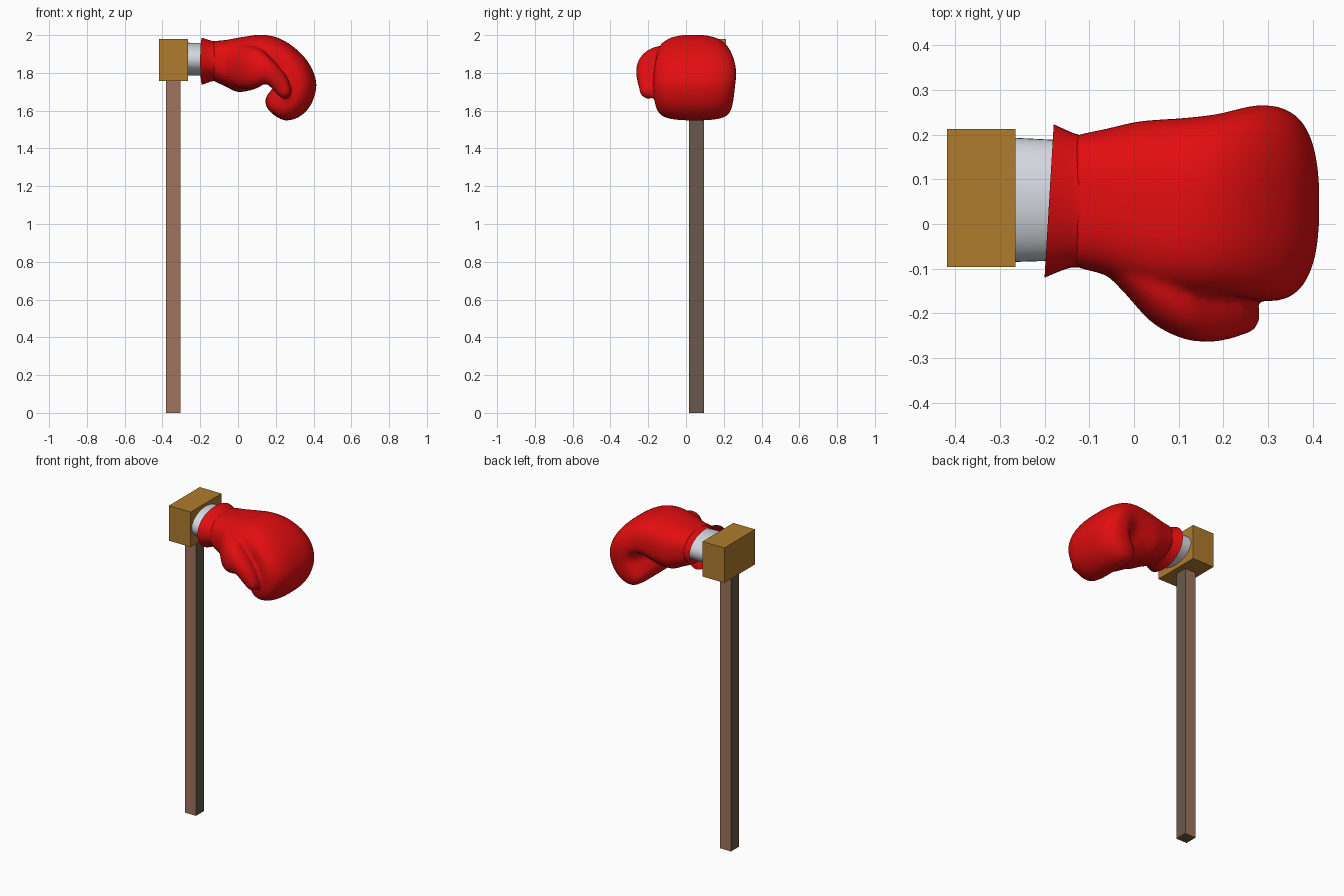
import bpy, bmesh, math
from mathutils import Vector

if "Cube" in bpy.data.objects:
    bpy.data.objects.remove(bpy.data.objects["Cube"])


def material(name, rgb):
    m = bpy.data.materials.new(name)
    m.diffuse_color = (*rgb, 1)
    m.use_nodes = True
    m.node_tree.nodes["Principled BSDF"].inputs["Base Color"].default_value = m.diffuse_color
    return m


RED = material("glove red", (0.76, 0.004, 0.005))
GOLD = material("block ochre", (0.43, 0.20, 0.027))
BROWN = material("post brown", (0.35, 0.175, 0.11))
GREY_BROWN = material("post grey brown", (0.135, 0.10, 0.068))
SILVER = material("sleeve silver", (0.66, 0.69, 0.74))


def make_object(name, bm, *mats):
    bmesh.ops.recalc_face_normals(bm, faces=bm.faces)
    me = bpy.data.meshes.new(name)
    bm.to_mesh(me)
    bm.free()
    for m in mats:
        me.materials.append(m)
    ob = bpy.data.objects.new(name, me)
    bpy.context.collection.objects.link(ob)
    return ob


def box(name, lo, hi, *mats):
    bm = bmesh.new()
    bmesh.ops.create_cube(bm, size=1)
    for v in bm.verts:
        v.co = [(a + b) / 2 + c * (b - a) for a, b, c in zip(lo, hi, v.co)]
    return make_object(name, bm, *mats)


def catmull(rows, steps):
    """Smoothly interpolate the rows of numbers."""
    out = []
    for i in range(len(rows) - 1):
        quad = [rows[max(i - 1, 0)], rows[i], rows[i + 1], rows[min(i + 2, len(rows) - 1)]]
        for s in range(steps):
            t = s / steps
            out.append([0.5 * (2 * b + (c - a) * t + (2 * a - 5 * b + 4 * c - d) * t * t
                               + (3 * b - a - 3 * c + d) * t ** 3) for a, b, c, d in zip(*quad)])
    return out + [list(rows[-1])]


def loft(bm, rows, power, n=48, steps=5, caps=True):
    """Each row: outer x, outer z, inner x, inner z, low y, high y of one section."""
    rings = []
    for xo, zo, xi, zi, y0, y1 in catmull(rows, steps):
        mid = Vector(((xo + xi) / 2, (y0 + y1) / 2, (zo + zi) / 2))
        u = Vector(((xo - xi) / 2, 0, (zo - zi) / 2))
        v = Vector((0, (y1 - y0) / 2, 0))
        ring = []
        for k in range(n):
            a = 2 * math.pi * k / n
            c, s = math.cos(a), math.sin(a)
            ring.append(bm.verts.new(mid + u * math.copysign(abs(c) ** (2 / power), c)
                                     + v * math.copysign(abs(s) ** (2 / power), s)))
        rings.append(ring)
    for r, q in zip(rings, rings[1:]):
        for k in range(n):
            j = (k + 1) % n
            bm.faces.new((r[k], r[j], q[j], q[k]))
    if caps:
        bm.faces.new(rings[0])
        bm.faces.new(rings[-1])


# wooden post (sides facing x are a greyer brown) and mounting block
post = box("post", (-0.382, 0.015, 0), (-0.305, 0.095, 1.77), BROWN, GREY_BROWN)
for p in post.data.polygons:
    p.material_index = 0 if abs(p.normal.y) > 0.5 else 1
box("mounting_block", (-0.418, -0.096, 1.758), (-0.265, 0.213, 1.98), GOLD)

# oval metal sleeve between block and glove
bm = bmesh.new()
loft(bm, [(-0.27, 1.96, -0.27, 1.785, -0.085, 0.193),
          (-0.11, 1.955, -0.11, 1.785, -0.08, 0.185)], 2, steps=1)
sleeve = make_object("sleeve", bm, SILVER)

# flared open cuff with a slightly slanted rim
bm = bmesh.new()
loft(bm, [(-0.19, 1.986, -0.19, 1.737, -0.12, 0.223),
          (-0.13, 1.968, -0.13, 1.757, -0.097, 0.199),
          (-0.09, 1.970, -0.09, 1.744, -0.104, 0.204)], 2.1, steps=4, caps=False)
for v in bm.verts:
    v.co.x += 0.06 * (v.co.y - 0.05)
cuff = make_object("cuff", bm, RED)

# curled fist and thumb, fused into one padded skin
bm = bmesh.new()
loft(bm, [(-0.130, 1.968, -0.130, 1.757, -0.097, 0.199),
          (-0.060, 1.975, -0.065, 1.728, -0.115, 0.213),
          (0.030, 1.991, 0.000, 1.699, -0.150, 0.230),
          (0.130, 2.002, 0.090, 1.715, -0.160, 0.237),
          (0.225, 1.980, 0.150, 1.748, -0.158, 0.246),
          (0.315, 1.920, 0.185, 1.757, -0.165, 0.260),
          (0.382, 1.840, 0.195, 1.745, -0.172, 0.266),
          (0.415, 1.740, 0.185, 1.720, -0.172, 0.260),
          (0.388, 1.635, 0.162, 1.692, -0.168, 0.252),
          (0.325, 1.568, 0.145, 1.660, -0.155, 0.240),
          (0.250, 1.548, 0.148, 1.630, -0.125, 0.215),
          (0.190, 1.577, 0.160, 1.605, -0.070, 0.160)], 2.6)
loft(bm, [(-0.090, 1.920, -0.090, 1.780, -0.085, 0.000),
          (-0.020, 1.940, -0.030, 1.740, -0.150, 0.000),
          (0.050, 1.945, 0.030, 1.715, -0.220, -0.020),
          (0.120, 1.925, 0.090, 1.722, -0.255, -0.070),
          (0.175, 1.878, 0.145, 1.740, -0.264, -0.120),
          (0.227, 1.822, 0.175, 1.722, -0.260, -0.145),
          (0.265, 1.765, 0.200, 1.695, -0.250, -0.157),
          (0.282, 1.705, 0.225, 1.672, -0.240, -0.163),
          (0.270, 1.673, 0.250, 1.662, -0.215, -0.180)], 2.2, n=32)
glove = make_object("glove", bm, RED)
remesh = glove.modifiers.new("fuse", "REMESH")
remesh.mode = "VOXEL"
remesh.voxel_size = 0.009
remesh.use_smooth_shade = True
relax = glove.modifiers.new("relax", "SMOOTH")
relax.factor = 0.5
relax.iterations = 8

# smooth shading on the round parts
for ob in (sleeve, cuff, glove):
    bpy.ops.object.select_all(action="DESELECT")
    ob.select_set(True)
    bpy.context.view_layer.objects.active = ob
    bpy.ops.object.shade_smooth_by_angle(angle=math.radians(50))
